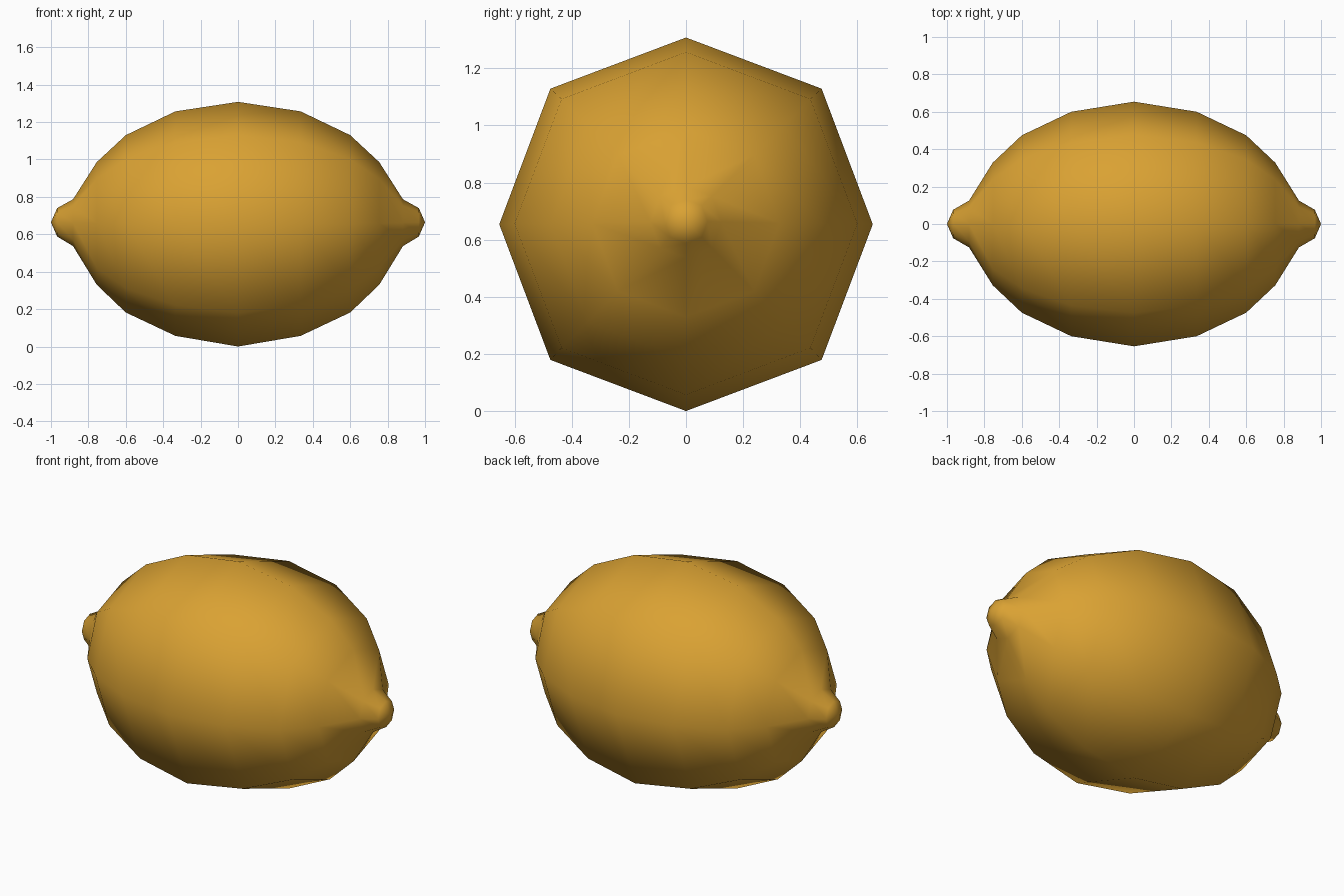
import bpy, bmesh, math

if "Cube" in bpy.data.objects:
    bpy.data.objects.remove(bpy.data.objects["Cube"])

# half profile: (x, radius, centre height)
half = [(0.335, 0.60, 0.657), (0.60, 0.474, 0.656), (0.755, 0.328, 0.658),
        (0.882, 0.125, 0.662), (0.967, 0.076, 0.664)]
profile = [(-x, r, z) for x, r, z in reversed(half)] + [(0, 0.654, 0.654)] + half
SIDES = 8

bm = bmesh.new()
# eight-sided rings, slightly fuller on the diagonals
rings = []
for x, r, z in profile:
    ring = []
    for i in range(SIDES):
        a = 2 * math.pi * i / SIDES
        k = r * (1.027 if i % 2 else 1.0)
        ring.append(bm.verts.new((x, k * math.cos(a), z + k * math.sin(a))))
    rings.append(ring)
for a, b in zip(rings, rings[1:]):
    for i in range(SIDES):
        j = (i + 1) % SIDES
        bm.faces.new((a[i], a[j], b[j], b[i]))
# pointed tips
for ring, x in ((rings[0], -1), (rings[-1], 1)):
    tip = bm.verts.new((x, 0, 0.664))
    for i in range(SIDES):
        bm.faces.new((ring[i], ring[(i + 1) % SIDES], tip))
bmesh.ops.recalc_face_normals(bm, faces=bm.faces)
for f in bm.faces:
    f.smooth = True

mesh = bpy.data.meshes.new("lemon")
bm.to_mesh(mesh)
bm.free()
lemon = bpy.data.objects.new("lemon", mesh)
bpy.context.collection.objects.link(lemon)

# peel colour
peel = bpy.data.materials.new("lemon peel")
peel.diffuse_color = (0.70, 0.36, 0.033, 1)
peel.use_nodes = True
peel.node_tree.nodes["Principled BSDF"].inputs["Base Color"].default_value = peel.diffuse_color
mesh.materials.append(peel)
